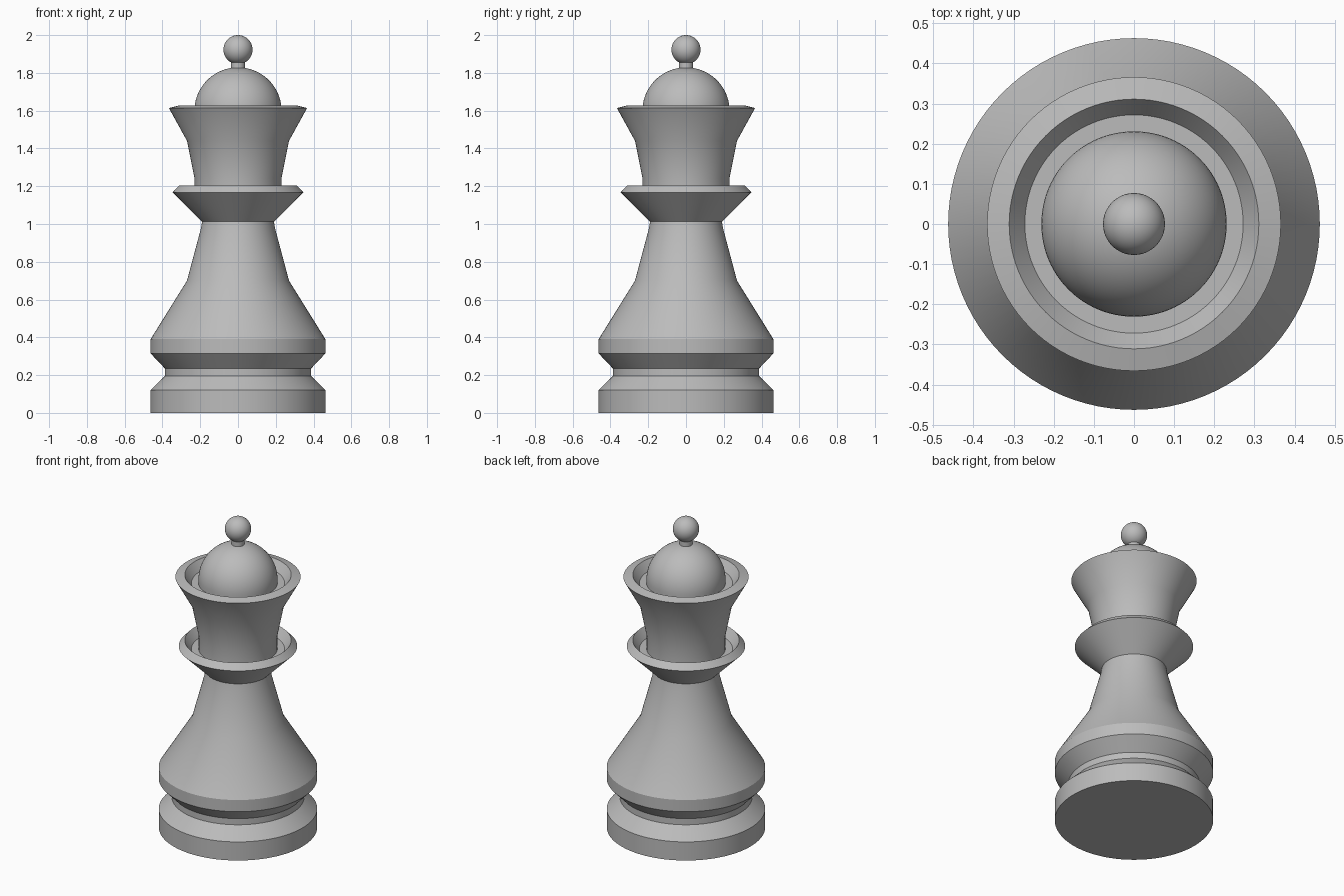
import bpy
import bmesh
import math

cube = bpy.data.objects.get("Cube")
if cube:
    bpy.data.objects.remove(cube, do_unlink=True)

GREY = (0.5, 0.5, 0.5, 1.0)
grey = bpy.data.materials.new("plain grey")
grey.use_nodes = True
grey.diffuse_color = GREY
grey.node_tree.nodes["Principled BSDF"].inputs["Base Color"].default_value = GREY


def turned(name, profile, segments=96):
    """Revolve (radius, height) points around the z axis."""
    bm = bmesh.new()
    verts = [bm.verts.new((r, 0, z)) for r, z in profile]
    edges = [bm.edges.new(pair) for pair in zip(verts, verts[1:])]
    bmesh.ops.spin(bm, geom=verts + edges, axis=(0, 0, 1), cent=(0, 0, 0),
                   angle=math.tau, steps=segments, use_duplicate=False)
    bmesh.ops.remove_doubles(bm, verts=bm.verts, dist=0.0001)
    bmesh.ops.recalc_face_normals(bm, faces=bm.faces)
    mesh = bpy.data.meshes.new(name)
    bm.to_mesh(mesh)
    bm.free()
    mesh.materials.append(grey)
    obj = bpy.data.objects.new(name, mesh)
    bpy.context.collection.objects.link(obj)
    bpy.ops.object.select_all(action="DESELECT")
    obj.select_set(True)
    bpy.context.view_layer.objects.active = obj
    bpy.ops.object.shade_smooth_by_angle(angle=math.radians(30))
    return obj


def arc(radius, centre, start, steps):
    """Profile points from a start angle up to the pole."""
    angles = [start + (math.pi / 2 - start) * i / steps for i in range(steps + 1)]
    return [(radius * math.cos(a), centre + radius * math.sin(a)) for a in angles]


# Foot with its waist groove
turned("base", [(0, 0), (0.463, 0), (0.463, 0.12), (0.387, 0.195), (0.387, 0.235),
                (0.463, 0.315), (0.463, 0.39), (0, 0.39)])

# Tapering stem
turned("body", [(0, 0.39), (0.463, 0.39), (0.27, 0.7), (0.198, 0.97),
                (0.19, 1.012), (0, 1.012)])

# Flared collar with a sunken top
turned("collar", [(0, 1.012), (0.19, 1.012), (0.346, 1.168), (0.311, 1.205),
                  (0.272, 1.15), (0, 1.15)])

# Flared crown with a sunken top
turned("crown", [(0, 1.15), (0.23, 1.15), (0.23, 1.24), (0.27, 1.44), (0.366, 1.614),
                 (0.311, 1.628), (0.272, 1.575), (0, 1.575)])

# Dome, short neck and ball on top
turned("dome", [(0, 1.575), (0.231, 1.575)] + arc(0.231, 1.598, 0, 24))
turned("finial_neck", [(0, 1.81), (0.038, 1.81), (0.038, 1.87), (0, 1.87)], 48)
turned("finial_ball", arc(0.077, 1.923, -math.pi / 2, 32), 64)
